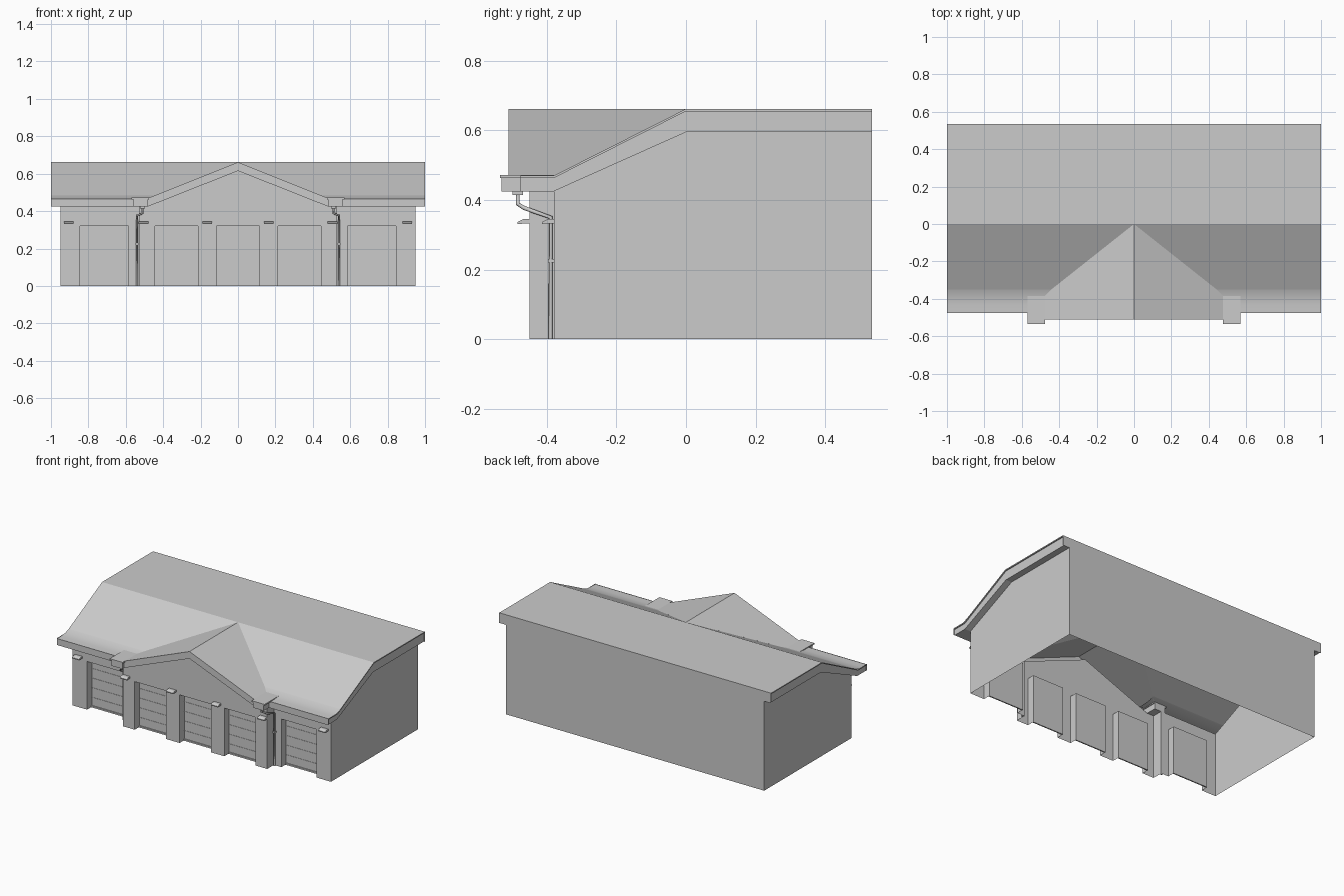
import bpy, bmesh
from mathutils import Vector

if "Cube" in bpy.data.objects:
    bpy.data.objects.remove(bpy.data.objects["Cube"])

UP, DOWN, FRONT, BACK = (0, 0, 1), (0, 0, -1), (0, -1, 0), (0, 1, 0)
RIGHT, LEFT = (1, 0, 0), (-1, 0, 0)


def sheet(name, faces, smooth=False):
    """Right half from (points, outward hint) faces, mirrored across x = 0."""
    bm = bmesh.new()
    for pts, hint in faces:
        f = bm.faces.new([bm.verts.new(p) for p in pts])
        f.normal_update()
        if f.normal.dot(Vector(hint)) < 0:
            f.normal_flip()
    bmesh.ops.remove_doubles(bm, verts=bm.verts, dist=0.0005)
    me = bpy.data.meshes.new(name)
    bm.to_mesh(me)
    bm.free()
    ob = bpy.data.objects.new(name, me)
    bpy.context.collection.objects.link(ob)
    mod = ob.modifiers.new("mirror", 'MIRROR')
    mod.merge_threshold = 0.0005
    for p in me.polygons:
        p.use_smooth = smooth
    return ob


def box(name, x, y, z):
    c = lambda i, j, k: (x[i], y[j], z[k])
    q = [(0, 0), (1, 0), (1, 1), (0, 1)]
    faces = []
    for n in (0, 1):
        s = 2 * n - 1
        faces += [([c(n, a, b) for a, b in q], (s, 0, 0)),
                  ([c(a, n, b) for a, b in q], (0, s, 0)),
                  ([c(a, b, n) for a, b in q], (0, 0, s))]
    return sheet(name, faces)


def strip(path, x0, x1, hint):
    """Extrude a (y, z) path along x."""
    return [([(x0, *a), (x1, *a), (x1, *b), (x0, *b)], hint)
            for a, b in zip(path, path[1:])]


def rect_y(x0, x1, y, z0, z1, hint=FRONT):
    return ([(x0, y, z0), (x1, y, z0), (x1, y, z1), (x0, y, z1)], hint)


def rect_x(x, y0, y1, z0, z1, hint):
    return ([(x, y0, z0), (x, y1, z0), (x, y1, z1), (x, y0, z1)], hint)


def doorway(x0, x1, y, h=0.32, d=0.05):
    """Recess jambs and head."""
    f = [rect_x(x1, y, y + d, 0, h, LEFT),
         ([(x0, y, h), (x1, y, h), (x1, y + d, h), (x0, y + d, h)], DOWN)]
    return f + ([rect_x(x0, y, y + d, 0, h, RIGHT)] if x0 > 0 else [])


YB, YW, YC = 0.535, -0.38, -0.45      # back, wing front, centre front
H = 0.32                              # door height
upper = [(YB, 0.662), (0, 0.662), (YW, 0.47), (-0.475, 0.47)]
lower = [(YB, 0.595), (0, 0.595), (YW, 0.425), (-0.475, 0.425)]

# Main roof with the gable opening cut along the valley
sheet("flat_roof", strip(upper[:2], 0, 1, UP))
sheet("front_roof_slope", [([(0, 0, .662), (1, 0, .662), (1, -.35, .485),
                            (.442, -.35, .485)], UP)])
sheet("flared_eave", strip([(-.35, .485), (-.385, .4715), (-.43, .467),
                            (-.475, .466)], .442, 1, UP), smooth=True)

# Roof edge: thin lip, set-back fascia, soffit and front board
lip = [(y, z - 0.007) for y, z in upper]
edge = []
for x, a, b in ((1, upper, lip), (0.993, lip, lower)):
    for i in range(3):
        edge.append(([(x, *a[i]), (x, *a[i + 1]), (x, *b[i + 1]), (x, *b[i])], RIGHT))
edge += strip(lip, .993, 1, DOWN)
sheet("side_fascia", edge)
sheet("soffit", strip(lower[:3], .95, .993, DOWN) + strip(lower[2:], .5, .993, DOWN))
sheet("eave_fascia", [rect_y(.5, 1, -.475, .425, .468),
                      rect_y(.95, 1, YB, .595, .662, BACK)])

# Gable roof, bargeboard and soffit
YG = -0.51
sheet("gable_roof", [([(0, 0, .662), (0, YG, .662), (.48, YG, .47),
                      (.48, YW, .47)], UP)])
sheet("gable_bargeboard", [([(0, YG, .662), (.48, YG, .47), (.48, YG, .425),
                            (0, YG, .615)], FRONT)])
sheet("gable_soffit", [([(0, YG, .615), (.48, YG, .425), (.48, YC, .425),
                        (0, YC, .615)], DOWN)])

# Back and side walls, open underneath
sheet("back_wall", [rect_y(0, .95, YB, 0, .662, BACK)])
sheet("side_wall", [([(.95, YB, 0), (.95, YB, .595), (.95, 0, .595),
                     (.95, YW, .425), (.95, YW, 0)], RIGHT)])

# Centre block front with gable, and wing front
centre_doors, wing_door = [(0, .115), (.215, .445)], (.585, .845)
centre = [rect_y(.115, .215, YC, 0, H), rect_y(.445, .53, YC, 0, H),
          ([(0, YC, H), (.53, YC, H), (.53, YC, .425), (.48, YC, .425),
            (0, YC, .615)], FRONT),
          rect_x(.53, YC, YW, 0, .425, RIGHT)]
for d in centre_doors:
    centre += doorway(*d, YC)
sheet("centre_wall", centre)
sheet("wing_wall", [rect_y(.53, wing_door[0], YW, 0, H),
                    rect_y(wing_door[1], .95, YW, 0, H),
                    rect_y(.53, .95, YW, H, .425)] + doorway(*wing_door, YW))

# Garage doors with thin section seams
for (x0, x1), y in [(d, YC + .05) for d in centre_doors] + [(wing_door, YW + .05)]:
    sheet("garage_door", [rect_y(x0, x1, y, 0, H)])
    box("door_sill", (x0, x1), (y - .008, y), (0, .01))
    for i in range(1, 5):
        z = i * H / 5
        box("door_seam", (x0, x1), (y - .002, y), (z - .001, z + .001))

# Gutter returns at the gable feet
box("gutter_box", (.48, .56), (-.53, YW), (.425, .463))
box("gutter_cap", (.475, .57), (-.535, YW), (.463, .472))
box("gutter_outlet", (.497, .523), (-.498, -.468), (.415, .425))

# Downspouts
for s in (-1, 1):
    cu = bpy.data.curves.new("downspout", 'CURVE')
    cu.dimensions = '3D'
    cu.bevel_depth, cu.bevel_resolution, cu.use_fill_caps = .006, 1, True
    pts = [(.51, -.483, .42), (.51, -.483, .388), (.54, -.465, .377),
           (.54, -.389, .35), (.54, -.389, 0)]
    sp = cu.splines.new('POLY')
    sp.points.add(len(pts) - 1)
    for p, (x, y, z) in zip(sp.points, pts):
        p.co = (s * x, y, z, 1)
    bpy.context.collection.objects.link(bpy.data.objects.new("downspout", cu))
box("downspout_bracket", (.532, .548), (-.397, YW), (.22, .23))

# Hooded wall lamps
for x, y in ((.165, YC), (.505, YC), (.905, YW)):
    prof = [(y, .345), (y - .018, .345), (y - .034, .337), (y - .034, .331), (y, .333)]
    a, b = x - .026, x + .026
    f = [([(k, *p) for p in prof], h) for k, h in ((a, LEFT), (b, RIGHT))]
    for i, h in enumerate((UP, UP, FRONT, DOWN)):
        f += strip(prof[i:i + 2], a, b, h)
    sheet("wall_lamp", f)
